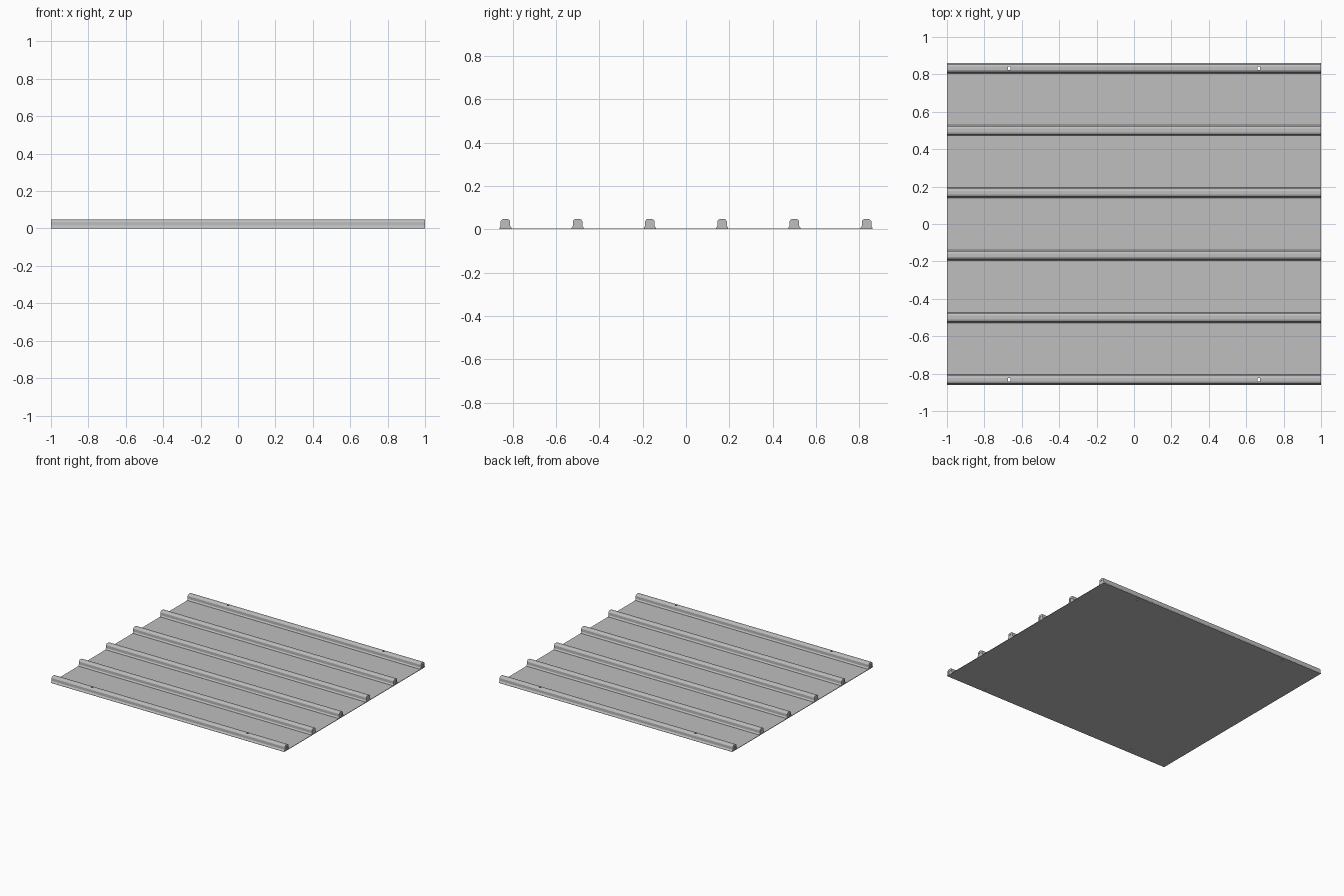
import bpy
import bmesh

cube = bpy.data.objects.get("Cube")
if cube:
    bpy.data.objects.remove(cube, do_unlink=True)

# One sheet metal colour
metal = bpy.data.materials.new("sheet_grey")
metal.use_nodes = True
grey = (0.52, 0.52, 0.52, 1)
metal.diffuse_color = grey
metal.node_tree.nodes["Principled BSDF"].inputs["Base Color"].default_value = grey

HALF_WIDTH = 0.861
SHEET = 0.004
RIBS = [(i - 2.5) / 3 for i in range(6)]


def extrude_profile(name, points, y=0, half_length=1.0):
    """Extrude a closed (y, z) outline along x."""
    bm = bmesh.new()
    face = bm.faces.new([bm.verts.new((-half_length, y + py, pz)) for py, pz in points])
    result = bmesh.ops.extrude_face_region(bm, geom=[face])
    verts = [v for v in result["geom"] if isinstance(v, bmesh.types.BMVert)]
    bmesh.ops.translate(bm, verts=verts, vec=(2 * half_length, 0, 0))
    bmesh.ops.recalc_face_normals(bm, faces=bm.faces)
    mesh = bpy.data.meshes.new(name)
    bm.to_mesh(mesh)
    bm.free()
    mesh.materials.append(metal)
    obj = bpy.data.objects.new(name, mesh)
    bpy.context.collection.objects.link(obj)
    return obj


def rectangle(half, bottom, top):
    return [(-half, bottom), (half, bottom), (half, top), (-half, top)]


def mirrored(half):
    return half + [(-y, z) for y, z in reversed(half)]


# Flat pan
pan = extrude_profile("pan", rectangle(HALF_WIDTH, 0, SHEET))
cut_parts = [pan]

# Raised seams: flared foot, upright sides, rounded cap, hollow middle
outer = mirrored([(0.028, 0.002), (0.028, 0.006), (0.022, 0.015), (0.022, 0.036),
                  (0.018, 0.043), (0.010, 0.047)])
inner = mirrored([(0.012, 0.002), (0.012, 0.027), (0.009, 0.031)])
for number, y in enumerate(RIBS, 1):
    seam = extrude_profile(f"seam_{number}", outer + inner[::-1], y)
    core = extrude_profile(f"seam_core_{number}", rectangle(0.0125, 0.002, 0.0315), y, 0.997)
    if number in (1, len(RIBS)):
        cut_parts += [seam, core]

# Small fixing slots through the outer seams
for sx in (-1, 1):
    for sy in (-1, 1):
        slot = extrude_profile(f"slot_cutter_{sx}_{sy}", rectangle(0.01, -0.05, 0.1),
                               sy * RIBS[-1], 0.006)
        slot.location.x = sx * 2 / 3
        slot.hide_render = True
        slot.hide_set(True)
        slot.display_type = "WIRE"
        for part in cut_parts:
            if part is pan or part.data.vertices[0].co.y * sy > 0:
                cut = part.modifiers.new("slot", "BOOLEAN")
                cut.operation = "DIFFERENCE"
                cut.solver = "EXACT"
                cut.object = slot
